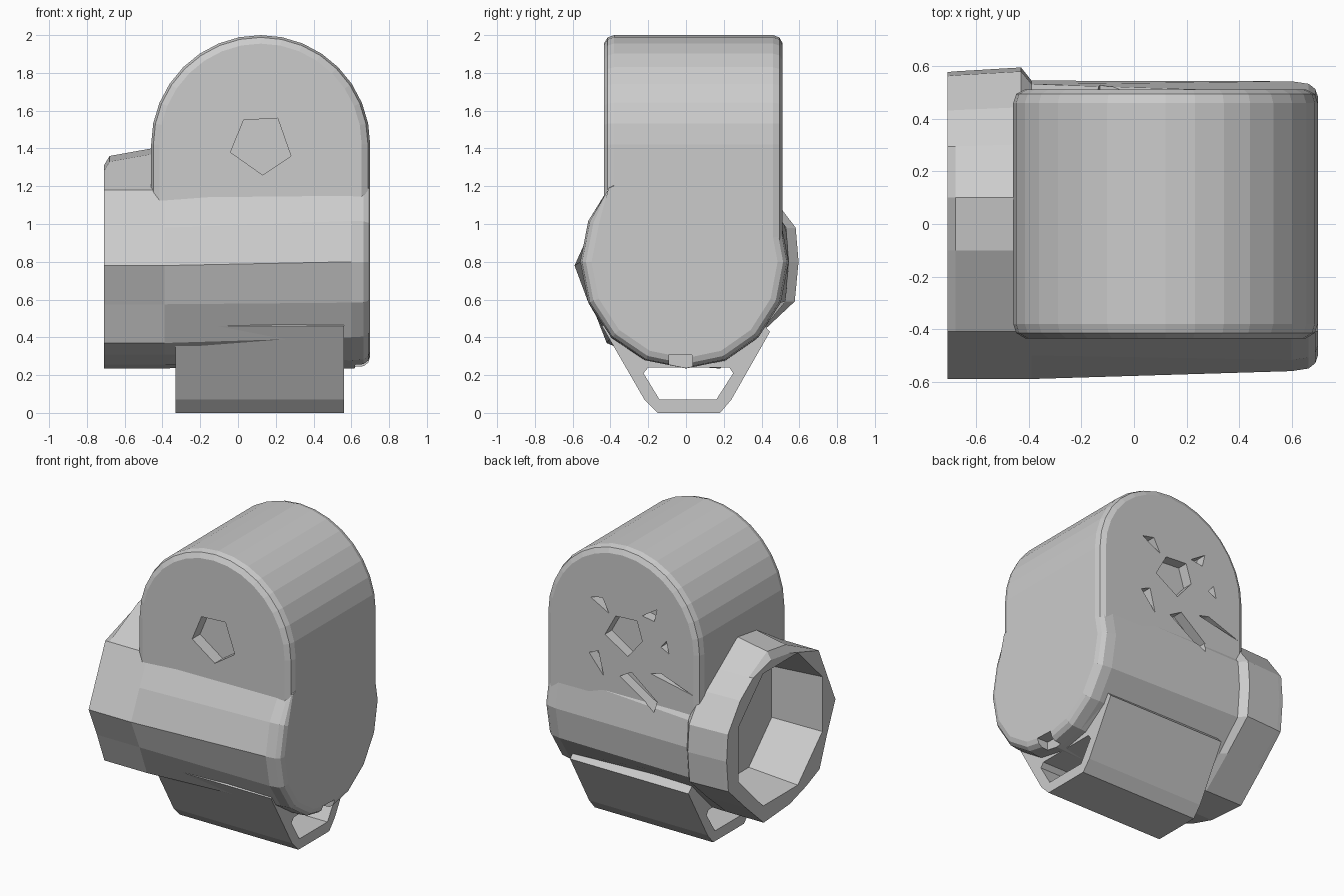
import bpy, bmesh
from math import sin, cos, pi

if "Cube" in bpy.data.objects:
    bpy.data.objects.remove(bpy.data.objects["Cube"])


def loft(name, rings):
    """Closed solid through rings of equal point count."""
    bm = bmesh.new()
    vs = [[bm.verts.new(p) for p in r] for r in rings]
    n = len(vs[0])
    for a, b in zip(vs, vs[1:]):
        for i in range(n):
            j = (i + 1) % n
            bm.faces.new((a[i], a[j], b[j], b[i]))
    bm.faces.new(vs[0])
    bm.faces.new(vs[-1])
    bmesh.ops.recalc_face_normals(bm, faces=bm.faces)
    me = bpy.data.meshes.new(name)
    bm.to_mesh(me)
    bm.free()
    ob = bpy.data.objects.new(name, me)
    bpy.context.collection.objects.link(ob)
    return ob


def prism_y(name, pts, y0, y1):
    return loft(name, [[(x, y, z) for x, z in pts] for y in (y0, y1)])


def prism_x(name, pts, x0, x1):
    return loft(name, [[(x, y, z) for y, z in pts] for x in (x0, x1)])


def combine(target, other, op):
    """Apply a boolean and drop the helper."""
    m = target.modifiers.new(op, 'BOOLEAN')
    m.operation, m.object, m.solver = op, other, 'EXACT'
    bpy.context.view_layer.objects.active = target
    bpy.ops.object.modifier_apply(modifier=m.name)
    bpy.data.objects.remove(other)


# Upper housing: arch with rounded front and back rims
def arch(y, inset):
    r = 0.58 - inset
    pts = [(0.12 + r * cos(pi * i / 16), y, 1.42 + r * sin(pi * i / 16)) for i in range(17)]
    return pts + [(0.12 - r, y, 0.8), (0.12 + r, y, 0.8)]


body = loft("main_housing", [arch(-0.435, 0.045), arch(-0.415, 0.012), arch(-0.38, 0),
                             arch(0.46, 0), arch(0.495, 0.012), arch(0.512, 0.045)])

# Barrel: irregular faceted open end (y, z) blending to a rounder closed end
END = [(0.59, 0.8), (0.575, 0.98), (0.44, 1.16), (0.3, 1.26), (0.1, 1.36), (-0.1, 1.33),
       (-0.41, 1.18), (-0.5, 0.98), (-0.59, 0.78), (-0.5, 0.575), (-0.42, 0.37),
       (-0.28, 0.31), (-0.1, 0.255), (0.18, 0.235), (0.38, 0.41), (0.57, 0.59)]


def end_ring(x, back, lift):
    return [(x, y * (back if y > 0.2 else 1), z + (lift if k in (4, 5) else 0))
            for k, (y, z) in enumerate(END)]


def section(x, ry, rz):
    ring = []
    for k in range(16):
        y, z = ry * cos(k * pi / 8), 0.8 + rz * sin(k * pi / 8)
        if k == 6:
            y, z = -0.41, 1.19
        ring.append((x, y * (0.97 if y > 0 else 1), z))
    return ring


barrel = loft("barrel", [end_ring(-0.71, 0.98, -0.05), end_ring(-0.68, 0.985, 0),
                         end_ring(-0.43, 1.01, 0.045), end_ring(-0.39, 0.925, 0),
                         section(0.60, 0.56, 0.565), section(0.665, 0.55, 0.56),
                         section(0.69, 0.53, 0.54), section(0.70, 0.50, 0.51)])

# Strap loop under the barrel
loop = prism_x("strap_loop", [(-0.3, 0.58), (-0.445, 0.46), (-0.22, 0.07), (-0.15, 0),
                              (0.18, 0), (0.24, 0.07), (0.445, 0.43), (0.3, 0.58)], -0.33, 0.56)
slot = prism_x("slot_cutter", [(-0.225, 0.21), (-0.2, 0.24), (0.23, 0.24), (0.25, 0.21),
                               (0.16, 0.07), (-0.14, 0.07)], -0.5, 0.8)
combine(loop, slot, 'DIFFERENCE')
combine(body, barrel, 'UNION')
combine(body, loop, 'UNION')

# Open socket in the left end, flat sides left and right
socket = loft("socket_cutter", [[(x, r * cos((k + 0.5) * pi / 4), 0.8 + r * sin((k + 0.5) * pi / 4))
                                 for k in range(8)] for x, r in ((-0.75, 0.49), (-0.35, 0.455))])
combine(body, socket, 'DIFFERENCE')

# Five-sided recess on the front
combine(body, prism_y("front_recess", [(-0.04, 1.38), (0.03, 1.55), (0.21, 1.56),
                                       (0.28, 1.36), (0.13, 1.26)], -0.6, -0.35), 'DIFFERENCE')

# Recess and slits on the back
for pts in ([(0.25, 1.385), (0.17, 1.53), (0.01, 1.54), (-0.03, 1.41), (0.08, 1.28)],
            [(0.36, 1.61), (0.27, 1.63), (0.22, 1.535)],
            [(-0.14, 1.655), (-0.12, 1.57), (-0.03, 1.585)],
            [(-0.21, 1.46), (-0.17, 1.41), (-0.23, 1.38)],
            [(0.37, 1.23), (0.30, 1.26), (0.26, 1.10)],
            [(0.14, 1.13), (0.05, 1.18), (-0.14, 1.03), (-0.13, 0.96)],
            [(-0.09, 1.21), (-0.17, 1.23), (-0.41, 1.145)]):
    combine(body, prism_y("back_recess", pts, 0.44, 0.7), 'DIFFERENCE')

# Small notch at the bottom of the closed end
combine(body, prism_x("notch", [(-0.09, 0.2), (-0.09, 0.31), (0.035, 0.305), (0.035, 0.2)],
                      0.62, 0.8), 'DIFFERENCE')
